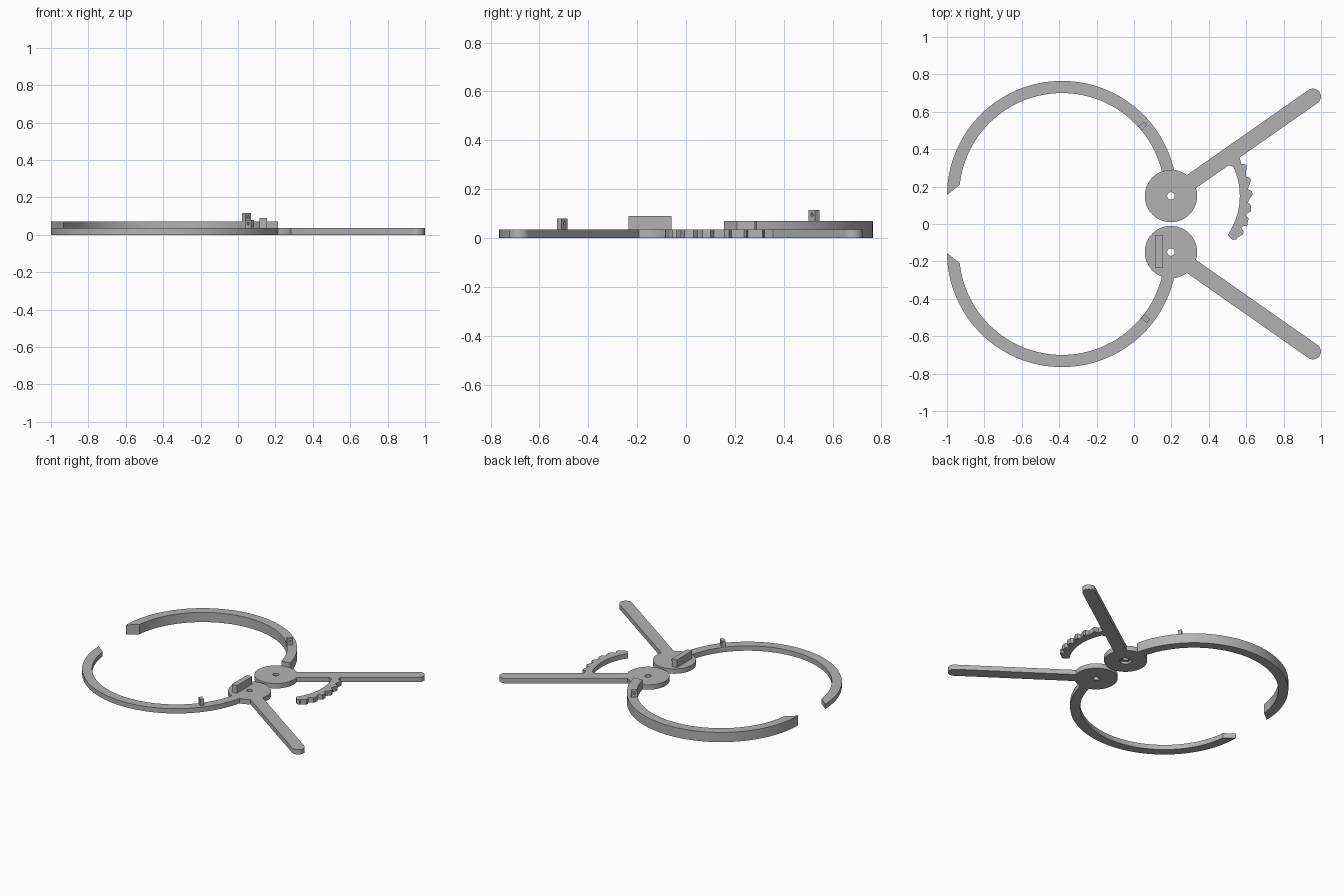
import bpy, bmesh, math
from mathutils import Matrix, Vector

if "Cube" in bpy.data.objects:
    bpy.data.objects.remove(bpy.data.objects["Cube"])

THICK = 0.035                 # plate thickness
RING = Vector((-0.385, 0.15))  # ring centre (back half)
HUB = Vector((0.1975, 0.15))   # pivot centre (back half)
R_OUT, R_IN, R_HUB = 0.615, 0.55, 0.14

grey = bpy.data.materials.new("plain grey")
grey.diffuse_color = (0.45, 0.45, 0.45, 1)
grey.use_nodes = True
grey.node_tree.nodes["Principled BSDF"].inputs["Base Color"].default_value = grey.diffuse_color


def polar(c, r, deg):
    a = math.radians(deg)
    return (c[0] + r * math.cos(a), c[1] + r * math.sin(a))


def arc(c, r, a0, a1, n):
    return [polar(c, r, a0 + (a1 - a0) * i / n) for i in range(n + 1)]


def finish(name, bm):
    bmesh.ops.recalc_face_normals(bm, faces=bm.faces)
    me = bpy.data.meshes.new(name)
    bm.to_mesh(me)
    bm.free()
    me.materials.append(grey)
    ob = bpy.data.objects.new(name, me)
    bpy.context.collection.objects.link(ob)
    return ob


def plate(name, pts, z0, z1, side=1):
    """Extrude a flat outline; side=-1 mirrors it to the front half."""
    bm = bmesh.new()
    f = bm.faces.new([bm.verts.new((x, y * side, z0)) for x, y in pts])
    ext = bmesh.ops.extrude_face_region(bm, geom=[f])
    vs = [g for g in ext["geom"] if isinstance(g, bmesh.types.BMVert)]
    bmesh.ops.translate(bm, verts=vs, vec=(0, 0, z1 - z0))
    return finish(name, bm)


def rod(r, depth, matrix, n=32):
    bm = bmesh.new()
    bmesh.ops.create_cone(bm, cap_ends=True, segments=n, radius1=r, radius2=r,
                          depth=depth, matrix=matrix)
    return finish("cutter", bm)


def box(name, size, matrix):
    bm = bmesh.new()
    bmesh.ops.create_cube(bm, size=1, matrix=matrix @ Matrix.Diagonal((*size, 1)))
    return finish(name, bm)


def select(ob):
    bpy.ops.object.select_all(action='DESELECT')
    ob.select_set(True)
    bpy.context.view_layer.objects.active = ob


def cut(ob, cutter):
    mod = ob.modifiers.new("cut", 'BOOLEAN')
    mod.operation = 'DIFFERENCE'
    mod.solver = 'EXACT'
    mod.object = cutter
    select(ob)
    bpy.ops.object.modifier_apply(modifier=mod.name)
    bpy.data.objects.remove(cutter)


def smooth(ob):
    select(ob)
    bpy.ops.object.shade_smooth_by_angle(angle=math.radians(25))


def hub_angle(r):
    """Ring angle at which radius r meets the hub circle."""
    d = HUB.x - RING.x
    return math.degrees(math.acos((r * r + d * d - R_HUB ** 2) / (2 * r * d)))


for side, label, ring_h, peg_deg in ((1, "back", 0.07, 41), (-1, "front", THICK, 38.6)):
    # curved jaw with a slanted free end
    outline = arc(RING, R_OUT, hub_angle(R_OUT) - 0.1, 179.5, 72)
    outline += arc(RING, R_IN, 173.8, hub_angle(R_IN) - 0.1, 72)
    smooth(plate(label + "_jaw", outline, 0, ring_h, side))

    # round pivot and straight round-tipped handle in one outline
    w, tilt = 0.0425, 35
    off = math.degrees(math.asin(w / R_HUB))
    tip = polar(HUB, 0.927, tilt)
    outline = arc(HUB, R_HUB, tilt + off, tilt + 360 - off, 72)
    outline += arc(tip, w, tilt - 90, tilt + 90, 20)
    handle = plate(label + "_handle", outline, 0, THICK, side)
    cut(handle, rod(0.02, 0.2, Matrix.Translation((HUB.x, HUB.y * side, 0))))
    if side == 1:  # hexagonal nut recess underneath
        cut(handle, rod(0.042, 0.036, Matrix.Translation((HUB.x, HUB.y, 0)), 6))
    smooth(handle)

    # small drilled peg on the jaw
    x, y = polar(RING, 0.571, peg_deg)
    place = (Matrix.Translation((x, y * side, ring_h + 0.02))
             @ Matrix.Rotation(math.radians(peg_deg * side), 4, 'Z'))
    peg = box(label + "_peg", (0.04, 0.025, 0.05), place)
    cut(peg, rod(0.007, 0.1, place @ Matrix.Translation((0, 0, 0.005))
                 @ Matrix.Rotation(math.pi / 2, 4, 'X'), 16))

# finger bar on the front pivot
box("finger_bar", (0.04, 0.175, 0.06), Matrix.Translation((0.135, -0.1475, 0.06)))

# toothed locking arc hanging from the back handle
teeth = [(24.5, 22), (14.5, 11.5), (5, 1), (-5, -11), (-14.5, -21), (-24.5, -28)]
outline = arc(HUB, 0.368, -34.5, 25, 32) + [polar(HUB, 0.355, 27), polar(HUB, 0.335, 29.5)]
outline += [polar(HUB, 0.44, 32), polar(HUB, 0.42, 29)]
for root, peak in teeth:
    outline += [polar(HUB, 0.413, root), polar(HUB, 0.432, root - 1.5),
                polar(HUB, 0.437, peak), polar(HUB, 0.418, min(peak - 2, root - 8))]
outline += [polar(HUB, 0.421, -33.5), polar(HUB, 0.405, -35.5)]
smooth(plate("locking_arc", outline, 0, THICK))
